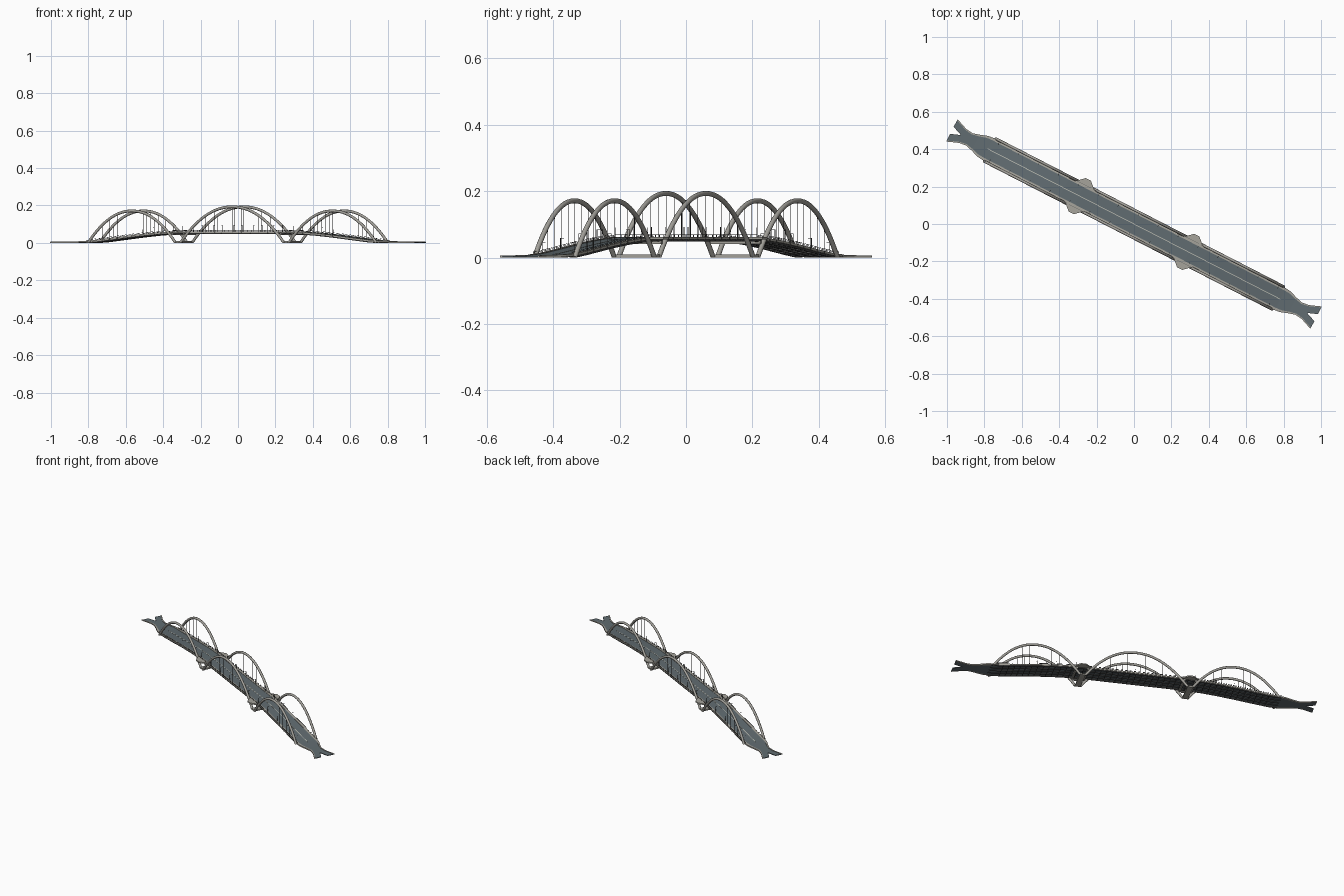
import bpy, bmesh, math
from mathutils import Vector

if "Cube" in bpy.data.objects:
    bpy.data.objects.remove(bpy.data.objects["Cube"])

YAW = math.radians(-27.2)      # bridge axis in plan; parts are built along local x


def material(name, r, g, b):
    m = bpy.data.materials.new(name)
    m.diffuse_color = (r, g, b, 1)
    m.use_nodes = True
    m.node_tree.nodes["Principled BSDF"].inputs["Base Color"].default_value = m.diffuse_color
    return m


ASPHALT = material("asphalt", 0.12, 0.15, 0.165)
CONCRETE = material("concrete", 0.38, 0.37, 0.33)
STEEL = material("steel", 0.36, 0.35, 0.32)
DARK = material("dark_steel", 0.06, 0.06, 0.06)
PAINT = material("line_paint", 0.55, 0.55, 0.48)


def finish(name, bm, mat, smooth=False):
    bmesh.ops.recalc_face_normals(bm, faces=bm.faces)
    me = bpy.data.meshes.new(name)
    bm.to_mesh(me)
    bm.free()
    me.materials.append(mat)
    ob = bpy.data.objects.new(name, me)
    bpy.context.collection.objects.link(ob)
    ob.rotation_euler.z = YAW
    if smooth:
        bpy.context.view_layer.objects.active = ob
        ob.select_set(True)
        bpy.ops.object.shade_smooth_by_angle(angle=math.radians(50))
        ob.select_set(False)


def interp(table, u):
    """Smooth interpolation of a symmetric (u, value) table."""
    u = abs(u)
    for (a, p), (b, q) in zip(table, table[1:]):
        if u <= b:
            return p + (q - p) * (u - a) / (b - a)
    return table[-1][1]


Z = [(0, .060), (.33, .060), (.42, .056), (.5, .050), (.6, .040), (.75, .022),
     (.83, .013), (.88, .009), (.95, .006), (1.1, .004)]
EDGE = [(0, .066), (.88, .066), (.91, .062), (.95, .048), (.99, .037),
        (1.03, .042), (1.095, .067)]
WALK = [(0, .014), (.88, .014), (1.0, .007), (1.1, .006)]
INNER = [(0, 0), (1.04, 0), (1.095, .021)]


def z_at(u): return interp(Z, u)
def edge(u): return interp(EDGE, u)
def kerb(u): return edge(u) - interp(WALK, u)
def inner(u): return interp(INNER, u)


def stations(end):
    knots = {u for t in (Z, EDGE, INNER) for u, _ in t if u < end} | {end}
    return sorted(knots | {-u for u in knots})


def slab(bm, us, v0, v1, top, bottom):
    """Ribbon of rectangular section; limits are functions of u."""
    rings = []
    for u in us:
        t, b = z_at(u) + top, max(0, z_at(u) + bottom)
        rings.append([bm.verts.new(c) for c in
                      ((u, v0(u), b), (u, v1(u), b), (u, v1(u), t), (u, v0(u), t))])
    for a, b in zip(rings, rings[1:]):
        for i in range(4):
            bm.faces.new((a[i], a[(i + 1) % 4], b[(i + 1) % 4], b[i]))
    bm.faces.new(rings[0])
    bm.faces.new(rings[-1])


def box(bm, c, size):
    vs = bmesh.ops.create_cube(bm, size=1)["verts"]
    for v in vs:
        v.co = Vector([c[i] + v.co[i] * size[i] for i in range(3)])


def prism(bm, pts, z0, z1):
    lo = [bm.verts.new((x, y, z0)) for x, y in pts]
    hi = [bm.verts.new((x, y, z1)) for x, y in pts]
    bm.faces.new(lo)
    bm.faces.new(hi)
    for i in range(len(pts)):
        j = (i + 1) % len(pts)
        bm.faces.new((lo[i], lo[j], hi[j], hi[i]))


US = stations(1.095)
MAIN = stations(.88)

# Road surface, forking at both ends
bm = bmesh.new()
for s in (1, -1):
    slab(bm, US, lambda u: s * inner(u), lambda u: s * kerb(u), 0, -.006)
finish("road_deck", bm, ASPHALT)

# Raised sidewalks
bm = bmesh.new()
for s in (1, -1):
    slab(bm, US, lambda u: s * kerb(u), lambda u: s * edge(u), .002, -.006)
finish("sidewalks", bm, CONCRETE)

# Centre line
bm = bmesh.new()
slab(bm, MAIN, lambda u: -.0018, lambda u: .0018, .0008, -.001)
finish("centre_line", bm, PAINT)

# Longitudinal girders and cross beams below the deck
bm = bmesh.new()
for v in (-.06, -.03, 0, .03, .06):
    slab(bm, MAIN, lambda u: v - .002, lambda u: v + .002, -.005, -.012)
for i in range(-24, 25):
    u = i * .035
    z = z_at(u)
    if z > .013:
        box(bm, (u, 0, z - .008), (.003, .128, .006))
finish("deck_girders", bm, DARK)

# Railings: a top rail, a mid rail and posts on each edge
bm = bmesh.new()
for s in (1, -1):
    for h in (.0055, .009):
        slab(bm, MAIN, lambda u: s * (edge(u) - .0015), lambda u: s * (edge(u) - .0005),
             h, h - .001)
    for i in range(-35, 36):
        u = i * .025
        box(bm, (u, s * .065, z_at(u) + .005), (.001, .001, .008))
finish("railings", bm, DARK)

# Viewing balconies beside the piers
PIER = .326
bm = bmesh.new()
for e in (1, -1):
    for s in (1, -1):
        prism(bm, [(e * PIER + a, s * b) for a, b in
                   ((-.055, .064), (-.016, .1), (.016, .1), (.055, .064))], .054, .062)
finish("balconies", bm, CONCRETE)

# Pier pads at the ground and cap beams under the deck
bm = bmesh.new()
for e in (1, -1):
    box(bm, (e * PIER, 0, .0045), (.034, .146, .009))
finish("pier_pads", bm, CONCRETE)
bm = bmesh.new()
for e in (1, -1):
    for d in (-.035, .035):
        box(bm, (e * PIER + d, 0, .046), (.01, .136, .01))
finish("pier_cap_beams", bm, CONCRETE)


def arch_z(t, rise):
    return rise * (1 - abs(t) ** 2.1)


# Parabolic tube arches: (centre, half span, rise), on both sides of the deck
ARCHES = [(-.603, .263, .171), (0, .312, .193), (.603, .263, .171)]
AV, R, N = .068, .0075, 12
bm = bmesh.new()
for c, h, rise in ARCHES:
    for s in (1, -1):
        path = [Vector((c + h * t, s * AV, arch_z(t, rise)))
                for t in [-math.cos(math.pi * i / 40) for i in range(41)]]
        rings = []
        for i, p in enumerate(path):
            d = (path[min(i + 1, 40)] - path[max(i - 1, 0)]).normalized()
            n = Vector((-d.z, 0, d.x))
            ring = []
            for k in range(N):
                a = 2 * math.pi * k / N
                q = p + n * R * math.cos(a) + Vector((0, R * math.sin(a), 0))
                q.z = max(q.z, 0)
                ring.append(bm.verts.new(q))
            rings.append(ring)
        for a, b in zip(rings, rings[1:]):
            for k in range(N):
                bm.faces.new((a[k], a[(k + 1) % N], b[(k + 1) % N], b[k]))
        bm.faces.new(rings[0])
        bm.faces.new(rings[-1])
finish("arches", bm, STEEL, True)

# Thin vertical hangers between arch and deck
bm = bmesh.new()
for c, h, rise in ARCHES:
    for s in (1, -1):
        for i in range(-4, 5):
            t = i * .17
            u, lo, hi = c + h * t, z_at(c + h * t) - .005, arch_z(t, rise)
            if hi > lo + .02:
                box(bm, (u, s * .0665, (lo + hi) / 2), (.0012, .0012, hi - lo))
finish("hangers", bm, DARK)

# Street lamps along both kerbs
bm = bmesh.new()
for s in (1, -1):
    for i in range(-7, 8):
        u = i * .12
        z = z_at(u)
        box(bm, (u, s * .055, z + .016), (.0014, .0014, .032))
        box(bm, (u, s * .050, z + .032), (.0016, .012, .001))
finish("street_lamps", bm, DARK)
